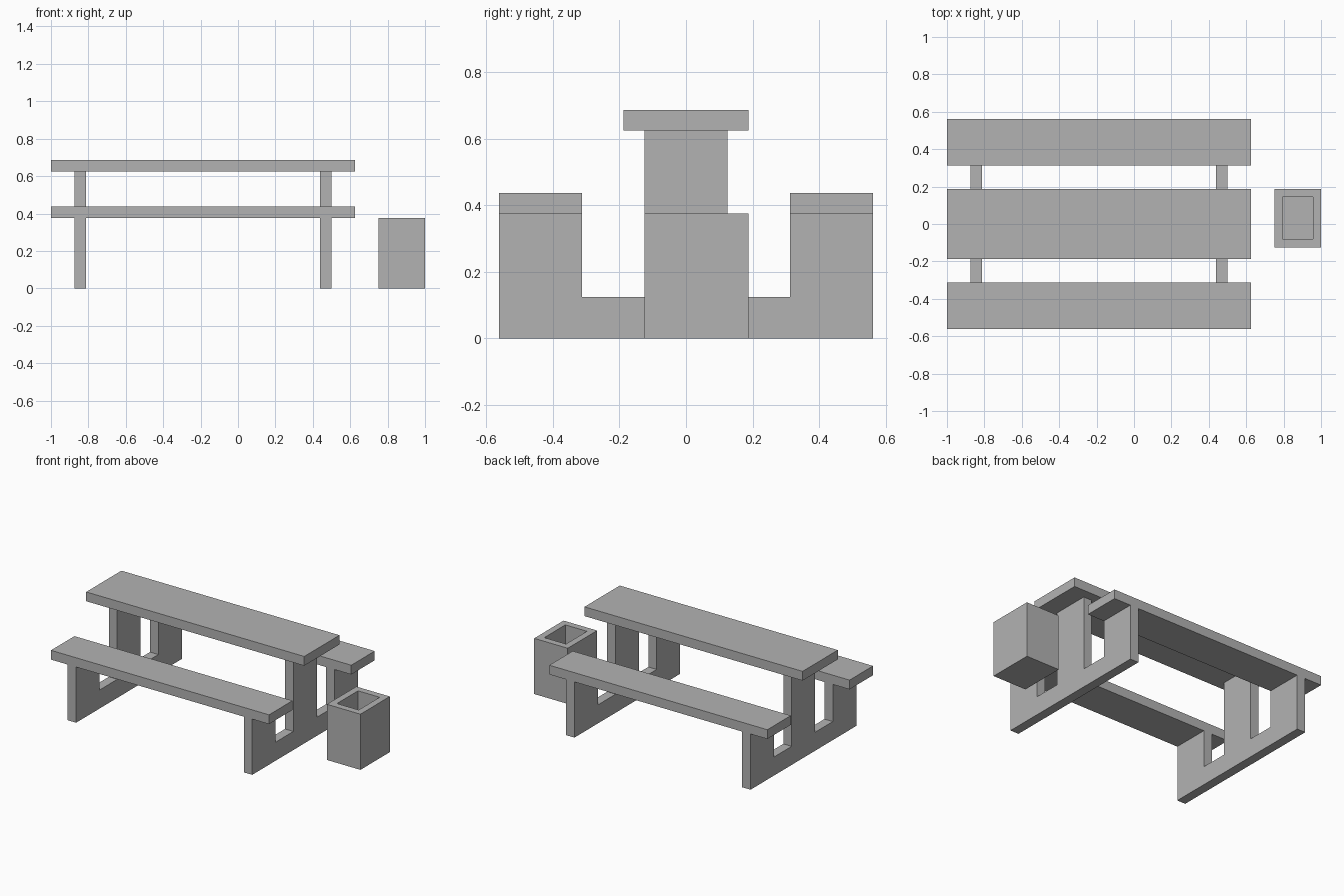
import bpy
import bmesh
from mathutils import Vector

U = 1 / 16  # the whole set is laid out on a grid of this step

if "Cube" in bpy.data.objects:
    bpy.data.objects.remove(bpy.data.objects["Cube"], do_unlink=True)

# One plain grey for everything
grey = bpy.data.materials.new("concrete_grey")
grey.use_nodes = True
grey.diffuse_color = (0.45, 0.45, 0.45, 1)
grey.node_tree.nodes["Principled BSDF"].inputs["Base Color"].default_value = (0.45, 0.45, 0.45, 1)


def finish(name, bm):
    bmesh.ops.recalc_face_normals(bm, faces=bm.faces)
    mesh = bpy.data.meshes.new(name)
    bm.to_mesh(mesh)
    bm.free()
    mesh.materials.append(grey)
    obj = bpy.data.objects.new(name, mesh)
    bpy.context.collection.objects.link(obj)
    return obj


def box(low, high):
    """Box between two corners given in grid steps."""
    low, high = Vector(low) * U, Vector(high) * U
    bm = bmesh.new()
    bmesh.ops.create_cube(bm, size=1)
    bmesh.ops.scale(bm, vec=high - low, verts=bm.verts)
    bmesh.ops.translate(bm, vec=(low + high) / 2, verts=bm.verts)
    return bm


def support(name, x):
    """Upright panel: low rail, two bench legs and a tall centre post."""
    half = [(2, 10), (2, 2), (5, 2), (5, 6), (9, 6), (9, 0)]
    outline = half + [(-y, z) for y, z in reversed(half)]
    bm = bmesh.new()
    face = bm.faces.new([bm.verts.new((x * U, y * U, z * U)) for y, z in outline])
    result = bmesh.ops.extrude_face_region(bm, geom=[face])
    moved = [v for v in result["geom"] if isinstance(v, bmesh.types.BMVert)]
    bmesh.ops.translate(bm, vec=(U, 0, 0), verts=moved)
    # extrusion of a lone face keeps the start cap, closing the panel
    finish(name, bm)


# Table top and benches
finish("table_top", box((-16, -3, 10), (10, 3, 11)))
finish("front_bench", box((-16, -9, 6), (10, -5, 7)))
finish("back_bench", box((-16, 5, 6), (10, 9, 7)))

# Panels carrying the top and benches
support("right_support", -14)
support("left_support", 7)

# Open bin: rim inset, then the opening sunk almost to the floor
bm = box((12, -2, 0), (16, 3, 6))
top = max(bm.faces, key=lambda f: f.calc_center_median().z)
bmesh.ops.inset_individual(bm, faces=[top], thickness=U)
result = bmesh.ops.extrude_discrete_faces(bm, faces=[top])
bmesh.ops.translate(bm, vec=(0, 0, -5 * U), verts=result["faces"][0].verts)
finish("litter_bin", bm)
